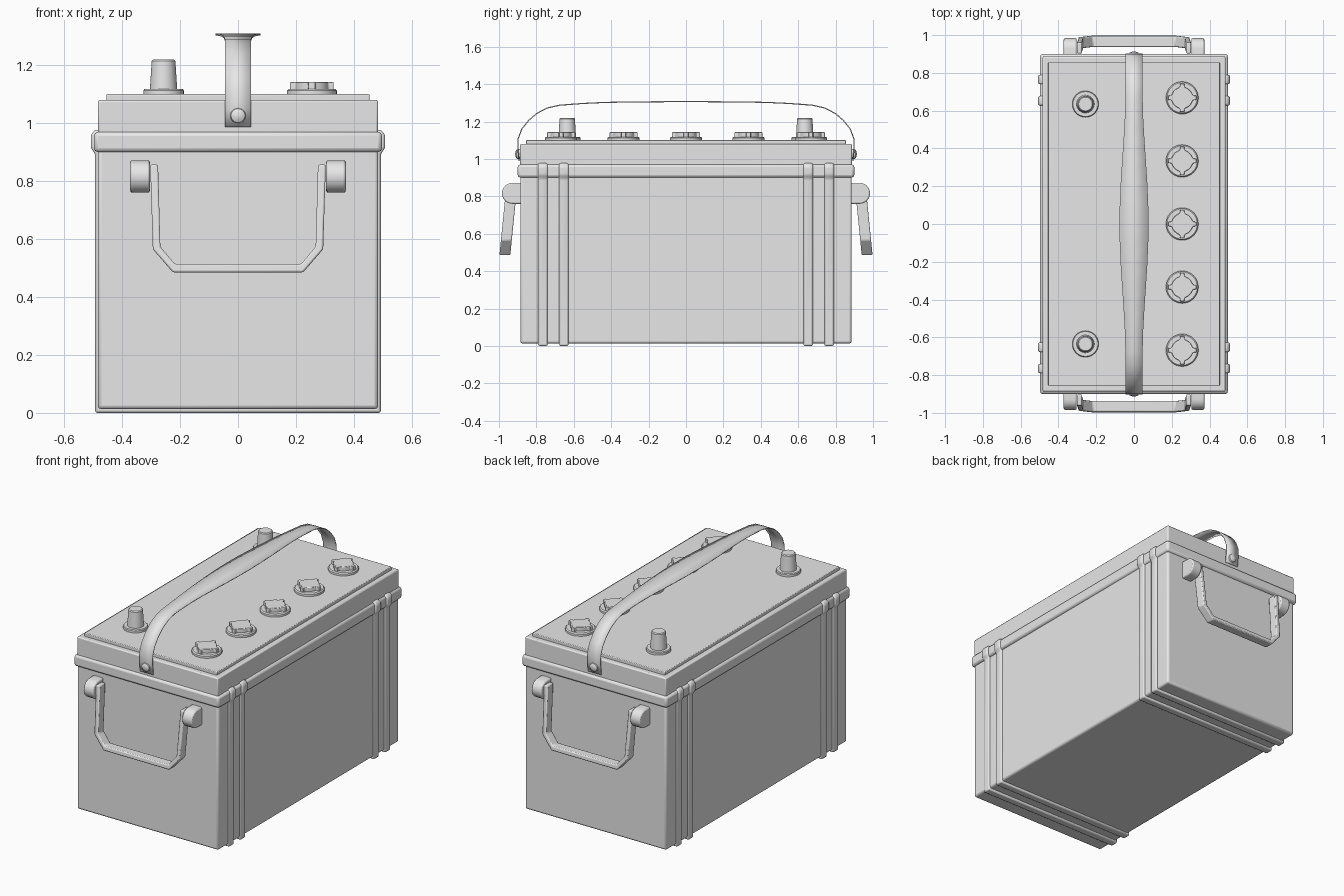
import bpy, bmesh, math
from mathutils import Matrix, Vector

cube = bpy.data.objects.get("Cube")
if cube:
    bpy.data.objects.remove(cube, do_unlink=True)

grey = bpy.data.materials.new("plain_grey")
grey.use_nodes = True
grey.diffuse_color = (0.8, 0.8, 0.8, 1)
grey.node_tree.nodes["Principled BSDF"].inputs["Base Color"].default_value = (0.8, 0.8, 0.8, 1)


def finish(name, bm, bevel=0.0, segments=2, angle=35):
    bmesh.ops.recalc_face_normals(bm, faces=bm.faces)
    mesh = bpy.data.meshes.new(name)
    bm.to_mesh(mesh)
    bm.free()
    mesh.materials.append(grey)
    ob = bpy.data.objects.new(name, mesh)
    bpy.context.collection.objects.link(ob)
    if bevel:
        mod = ob.modifiers.new("bevel", "BEVEL")
        mod.width, mod.segments = bevel, segments
        mod.limit_method, mod.angle_limit = "ANGLE", math.radians(30)
    bpy.ops.object.select_all(action="DESELECT")
    ob.select_set(True)
    bpy.context.view_layer.objects.active = ob
    bpy.ops.object.shade_smooth_by_angle(angle=math.radians(angle))
    return ob


def box(name, half_x, half_y, z0, z1, bevel):
    bm = bmesh.new()
    bmesh.ops.create_cube(bm, size=1)
    for v in bm.verts:
        v.co = (v.co.x * 2 * half_x, v.co.y * 2 * half_y, z0 + (v.co.z + 0.5) * (z1 - z0))
    return finish(name, bm, bevel)


def prism(name, outline, start, end, place, bevel=0.0):
    """Extrude a 2D outline from start to end; place() maps (u, v, depth) to space."""
    bm = bmesh.new()
    a, b = ([bm.verts.new(place(u, v, d)) for u, v in outline] for d in (start, end))
    bm.faces.new(a)
    bm.faces.new(b[::-1])
    n = len(outline)
    for i in range(n):
        j = (i + 1) % n
        bm.faces.new((a[i], b[i], b[j], a[j]))
    return finish(name, bm, bevel)


def lathe(name, profile, matrix, steps=32):
    """Turn a (radius, height) profile around the local z axis and cap its ends."""
    bm = bmesh.new()
    rings = []
    for r, z in profile:
        angles = [math.tau * i / steps for i in range(steps)]
        rings.append([bm.verts.new(matrix @ Vector((r * math.cos(t), r * math.sin(t), z)))
                      for t in angles])
    for a, b in zip(rings, rings[1:]):
        for i in range(steps):
            j = (i + 1) % steps
            bm.faces.new((a[i], a[j], b[j], b[i]))
    bm.faces.new(rings[0])
    bm.faces.new(rings[-1])
    return finish(name, bm)


# Case, collar and lid
box("case_body", 0.484, 0.886, 0.013, 0.95, 0.012)
box("case_collar", 0.497, 0.9, 0.9, 0.97, 0.014)
box("lid", 0.484, 0.887, 0.96, 1.08, 0.007)
box("lid_panel", 0.454, 0.856, 1.07, 1.1, 0.004)

# Ribs wrap around the sides and underside, and step out over the collar
half = [(0.493, 0), (0.493, 0.893), (0.508, 0.915), (0.508, 0.96), (0.494, 0.977)]
rib = half + [(-x, z) for x, z in reversed(half)]
for y in (-0.765, -0.653, 0.653, 0.765):
    prism("case_rib", rib, y - 0.025, y + 0.025, lambda x, z, d: (x, d, z), 0.008)

# Terminal posts
post = [(0.07, 1.095), (0.07, 1.113), (0.066, 1.118), (0.047, 1.118),
        (0.041, 1.214), (0.036, 1.219)]
for y in (-0.635, 0.635):
    lathe("terminal_post", post, Matrix.Translation((-0.257, y, 0)))

# Filler caps: a round base under a knob with four lugs
base = [(0.086, 1.095), (0.086, 1.112), (0.08, 1.118)]
knob = []
for quarter in range(4):
    turn = Matrix.Rotation(quarter * math.pi / 2, 2)
    knob += [turn @ Vector(p) for p in ((0.057, -0.013), (0.075, -0.011),
                                        (0.075, 0.011), (0.057, 0.013))]
    for k in range(1, 6):
        t = math.radians(13 + k * 64 / 6)
        knob.append(turn @ Vector((0.057 * math.cos(t), 0.057 * math.sin(t))))
for i in range(-2, 3):
    y = i * 0.334
    lathe("filler_cap_base", base, Matrix.Translation((0.255, y, 0)))
    prism("filler_cap_knob", knob, 1.11, 1.143,
          lambda u, v, d: (0.255 + u, y + v, d), 0.003)

# Carrying strap, widening toward the middle
side = [(0.892, 0.988), (0.899, 1.05), (0.898, 1.107), (0.878, 1.16), (0.842, 1.205),
        (0.8, 1.242), (0.743, 1.272), (0.678, 1.287), (0.56, 1.296), (0.437, 1.302),
        (0.33, 1.304), (0.22, 1.305), (0.11, 1.306)]
path = [(-y, z) for y, z in side] + [(0, 1.306)] + side[::-1]
bm = bmesh.new()
previous = None
for y, z in path:
    w = 0.045 + 0.032 * math.cos(math.pi / 2 * min(1, abs(y) / 0.72)) ** 2
    pair = [bm.verts.new((s * w, y, z)) for s in (-1, 1)]
    if previous:
        bm.faces.new((previous[0], previous[1], pair[1], pair[0]))
    previous = pair
strap = finish("carrying_strap", bm)
thick = strap.modifiers.new("thickness", "SOLIDIFY")
thick.thickness, thick.offset = 0.006, 0

# Parts repeated on the front and back ends
dome = [(0.027, -0.02), (0.027, 0.004), (0.024, 0.011), (0.015, 0.016), (0.005, 0.018)]
outer = [(0.303, 0.857), (0.294, 0.565), (0.225, 0.485)]
inner = [(0.218, 0.514), (0.268, 0.574), (0.276, 0.857)]
loop = (outer + [(-x, z) for x, z in reversed(outer)]
        + [(-x, z) for x, z in reversed(inner)] + inner)
lug = [(0.87, 0.76), (0.928, 0.76)]
for k in range(1, 12):
    t = math.pi * (k / 12 - 0.5)
    lug.append((0.928 + 0.056 * math.cos(t), 0.816 + 0.056 * math.sin(t)))
lug += [(0.928, 0.872), (0.87, 0.872)]
for end, word in ((-1, "front"), (1, "back")):
    # Strap rivet
    lathe(word + "_strap_rivet", dome,
          Matrix.Translation((0, end * 0.895, 1.026))
          @ Matrix.Rotation(-end * math.pi / 2, 4, "X"), 24)
    # Swinging handle, leaning outward at the bottom
    prism(word + "_handle", loop, -0.029, 0.029,
          lambda x, z, d: (x, end * (0.968 + d - 0.1 * (z - 0.49)), z), 0.006)
    # Handle pivots
    for s in (-1, 1):
        prism(word + "_handle_pivot", lug, 0.304, 0.372,
              lambda y, z, d: (s * d, end * y, z), 0.007)
